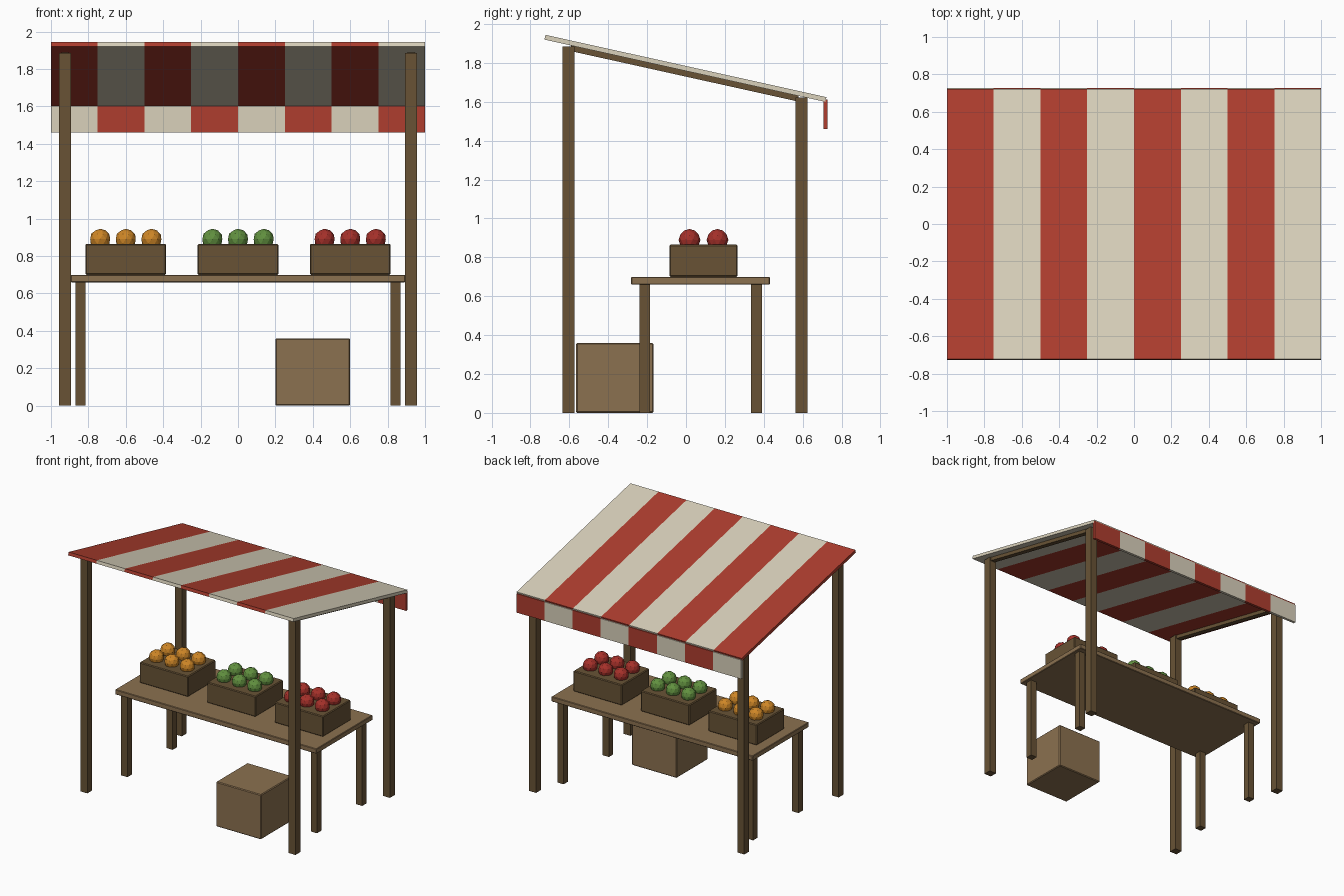
import bpy, bmesh, math

if "Cube" in bpy.data.objects:
    bpy.data.objects.remove(bpy.data.objects["Cube"])


def material(name, rgb):
    m = bpy.data.materials.new(name)
    m.diffuse_color = (*rgb, 1)
    m.use_nodes = True
    m.node_tree.nodes["Principled BSDF"].inputs["Base Color"].default_value = m.diffuse_color
    return m


DARK = material("dark wood", (0.138, 0.086, 0.036))
LIGHT = material("light wood", (0.26, 0.165, 0.08))
RED = material("red cloth", (0.43, 0.048, 0.028))
CREAM = material("cream cloth", (0.70, 0.64, 0.50))
ORANGE = material("orange fruit", (0.62, 0.24, 0.02))
GREEN = material("green fruit", (0.12, 0.28, 0.05))
APPLE = material("red fruit", (0.38, 0.03, 0.023))


def finish(name, bm, mats):
    bmesh.ops.recalc_face_normals(bm, faces=bm.faces[:])
    me = bpy.data.meshes.new(name)
    bm.to_mesh(me)
    bm.free()
    for m in mats:
        me.materials.append(m)
    ob = bpy.data.objects.new(name, me)
    bpy.context.collection.objects.link(ob)
    return ob


def box(name, x, y, z, mat, bevel=0):
    """Box from (min, max) ranges, with an optional small bevel."""
    bm = bmesh.new()
    bmesh.ops.create_cube(bm, size=1)
    for v in bm.verts:
        v.co = [lo + (c + 0.5) * (hi - lo) for c, (lo, hi) in zip(v.co, (x, y, z))]
    ob = finish(name, bm, [mat])
    if bevel:
        b = ob.modifiers.new("bevel", 'BEVEL')
        b.width, b.segments = bevel, 1
    return ob


def extrude_x(name, profile, stations, mats):
    """Sweep a (y, z) profile along x; sections alternate between the mats."""
    bm = bmesh.new()
    rings = [[bm.verts.new((x, y, z)) for y, z in profile] for x in stations]
    n = len(profile)
    for i in range(len(rings) - 1):
        for k in range(n):
            j = (k + 1) % n
            f = bm.faces.new((rings[i][k], rings[i][j], rings[i + 1][j], rings[i + 1][k]))
            f.material_index = i % len(mats)
    bm.faces.new(rings[0])
    bm.faces.new(rings[-1]).material_index = (len(rings) - 2) % len(mats)
    return finish(name, bm, mats)


def sloped(y0, y1, top, bottom):
    """Profile in the roof plane: along-slope range and offsets normal to it."""
    a = math.radians(-12.5)
    c, s = math.cos(a), math.sin(a)
    return [(-0.003 + u * c - w * s, 1.772 + u * s + w * c)
            for u, w in ((y0, bottom), (y1, bottom), (y1, top), (y0, top))]


# Striped awning and hanging valance
stripes = [-1 + 0.25 * i for i in range(9)]
extrude_x("awning", sloped(-0.74, 0.74, 0.0125, -0.0125), stripes, [RED, CREAM])
extrude_x("valance", [(0.706, 1.46), (0.727, 1.46), (0.727, 1.612), (0.706, 1.612)],
          stripes, [CREAM, RED])

# Posts, sloping rails and table legs on both sides
for side, s in (("left", -1), ("right", 1)):
    for part, y, top in (("tall_post", -0.605, 1.885), ("short_post", 0.595, 1.622)):
        x = 0.925 * s
        box(f"{side}_{part}", (x - 0.031, x + 0.031), (y - 0.031, y + 0.031), (0, top), DARK)
    extrude_x(f"{side}_rail", sloped(-0.60, 0.60, -0.0125, -0.041),
              [0.925 * s - 0.02, 0.925 * s + 0.02], [DARK])
    for part, y in (("front", -0.2125), ("back", 0.3625)):
        x = 0.8425 * s
        box(f"{side}_{part}_table_leg", (x - 0.0275, x + 0.0275),
            (y - 0.0275, y + 0.0275), (0, 0.665), DARK)

# Table top and the box on the ground
box("table_top", (-0.895, 0.895), (-0.283, 0.432), (0.66, 0.70), LIGHT, 0.004)
box("ground_box", (0.2, 0.6), (-0.565, -0.167), (0, 0.36), LIGHT, 0.006)

# Crates, each with two rows of three faceted fruits
for label, cx, mat in (("orange", -0.6, ORANGE), ("green", 0, GREEN), ("red", 0.6, APPLE)):
    box(f"{label}_crate", (cx - 0.216, cx + 0.216), (-0.086, 0.266), (0.70, 0.865), DARK, 0.006)
    bm = bmesh.new()
    for dx in (-0.137, 0, 0.137):
        for y in (0.018, 0.162):
            new = bmesh.ops.create_icosphere(bm, subdivisions=2, radius=0.056)["verts"]
            bmesh.ops.translate(bm, verts=new, vec=(cx + dx, y, 0.89))
    finish(f"{label}_fruit", bm, [mat])
